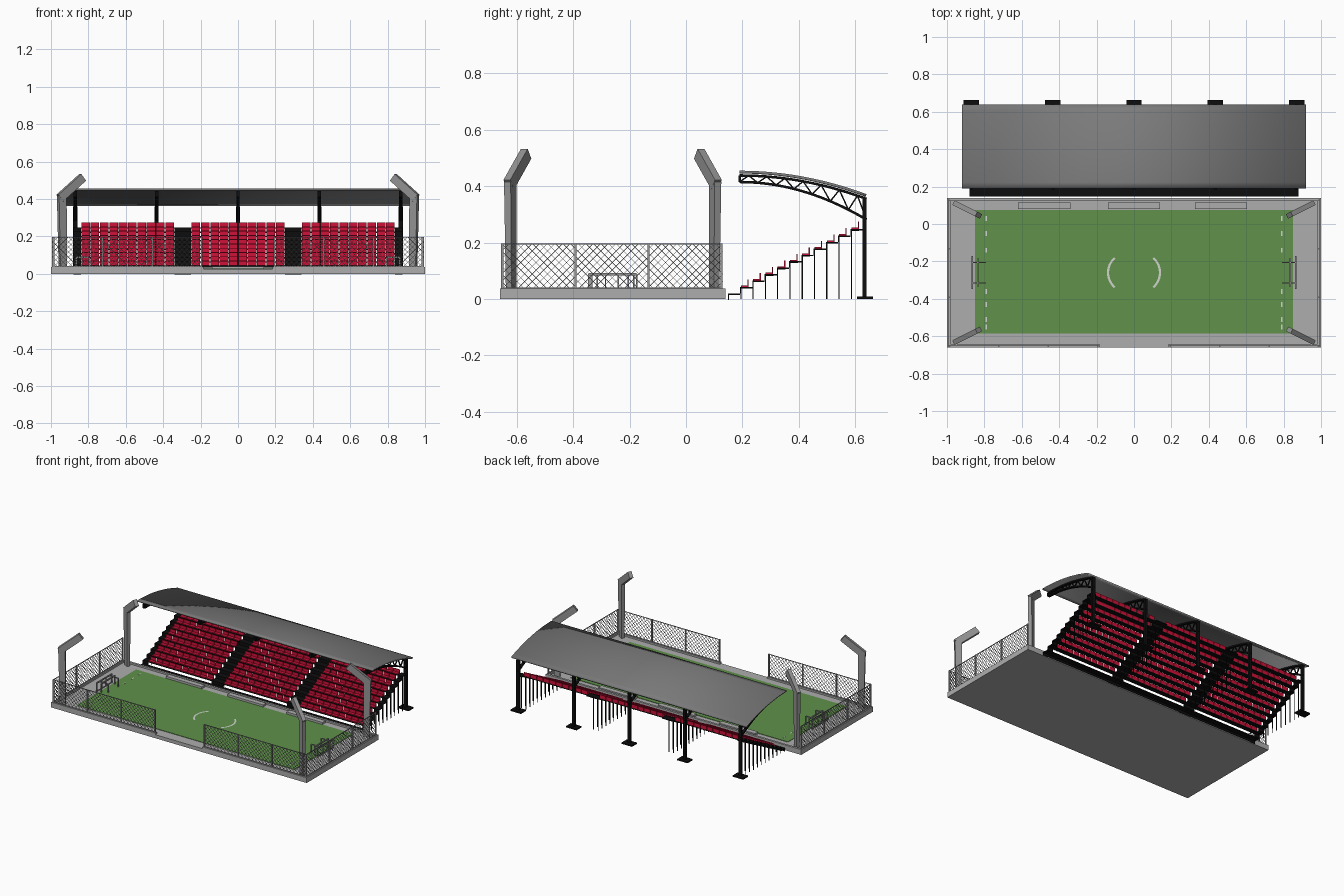
import bpy, bmesh, math
from mathutils import Vector, Matrix

cube = bpy.data.objects.get("Cube")
if cube:
    bpy.data.objects.remove(cube, do_unlink=True)


def material(name, rgb):
    m = bpy.data.materials.new(name)
    m.use_nodes = True
    m.diffuse_color = (*rgb, 1)
    node = m.node_tree.nodes["Principled BSDF"]
    node.inputs["Base Color"].default_value = (*rgb, 1)
    node.inputs["Roughness"].default_value = 0.8
    return m


CONCRETE = material("concrete grey", (0.42, 0.42, 0.42))
STEEL = material("steel grey", (0.3, 0.3, 0.3))
ROOF = material("roof grey", (0.2, 0.2, 0.2))
BLACK = material("black", (0.004, 0.004, 0.004))
RED = material("crimson", (0.62, 0.006, 0.04))
GREEN = material("grass green", (0.115, 0.285, 0.07))
WHITE = material("line white", (0.62, 0.66, 0.6))


def finish(name, bm, mat):
    bmesh.ops.recalc_face_normals(bm, faces=bm.faces)
    mesh = bpy.data.meshes.new(name)
    bm.to_mesh(mesh)
    bm.free()
    mesh.materials.append(mat)
    obj = bpy.data.objects.new(name, mesh)
    bpy.context.collection.objects.link(obj)
    return obj


def box(bm, x, y, z):
    """Box from (min, max) pairs."""
    size = [b - a for a, b in (x, y, z)]
    mid = [(a + b) / 2 for a, b in (x, y, z)]
    bmesh.ops.create_cube(bm, size=1, matrix=Matrix.Translation(mid) @ Matrix.Diagonal((*size, 1)))


def beam(bm, a, b, w, d=None, taper=1.0, side=None):
    """Bar from a to b; side fixes the direction of its width."""
    a, b = Vector(a), Vector(b)
    axis = (b - a).normalized()
    hint = Vector(side) if side else (Vector((1, 0, 0)) if abs(axis.x) < 0.9 else Vector((0, 1, 0)))
    v = axis.cross(hint).normalized()
    u = v.cross(axis)
    rot = Matrix((u, v, axis)).transposed().to_4x4()
    verts = bmesh.ops.create_cube(bm, size=1)["verts"]
    for p in verts:
        k = taper if p.co.z > 0 else 1
        p.co = Vector((p.co.x * w * k, p.co.y * (d or w) * k, p.co.z * (b - a).length))
        p.co = rot @ p.co + (a + b) / 2


# Ground slab and kerbs, with an entrance in the front kerb
Y0, Y1, FLOOR, KERB = -0.66, 0.14, 0.025, 0.037
bm = bmesh.new()
box(bm, (-1, 1), (Y0, Y1), (0, FLOOR))
finish("ground_slab", bm, CONCRETE)
bm = bmesh.new()
for s in (-1, 1):
    box(bm, sorted((s, s * 0.98)), (Y0, Y1), (FLOOR, KERB))
    box(bm, sorted((s * 0.98, s * 0.185)), (Y0, Y0 + 0.018), (FLOOR, KERB))
box(bm, (-0.98, 0.98), (Y1 - 0.015, Y1), (FLOOR, KERB))
finish("kerb", bm, CONCRETE)

# Low benches along the stand side
bm = bmesh.new()
for x in (-0.48, 0, 0.465):
    box(bm, (x - 0.14, x + 0.14), (0.08, 0.115), (FLOOR, 0.04))
finish("side_benches", bm, CONCRETE)

# Pitch and its worn markings
bm = bmesh.new()
box(bm, (-0.85, 0.85), (-0.585, 0.075), (FLOOR, FLOOR + 0.003))
finish("pitch", bm, GREEN)
bm = bmesh.new()
CY, TOP = -0.26, FLOOR + 0.004
for s in (-1, 1):
    steps = 12
    for i in range(steps):
        ring = []
        for k, r in ((i, 0.145), (i + 1, 0.145), (i + 1, 0.133), (i, 0.133)):
            t = math.radians(-42 + 84 * k / steps)
            ring.append(bm.verts.new((s * r * math.cos(t), CY + r * math.sin(t) * 0.85, TOP)))
        bm.faces.new(ring)
    for y in (-0.55, -0.51, -0.43, -0.36, -0.14, -0.05, 0.03):
        box(bm, (s * 0.79 - 0.003, s * 0.79 + 0.003), (y - 0.013, y + 0.013), (FLOOR, TOP))
finish("pitch_markings", bm, WHITE)

# Goals
for s, label in ((-1, "right"), (1, "left")):
    bm = bmesh.new()
    H = 0.088
    for x, half in ((0.865, 0.085), (0.835, 0.075)):
        beam(bm, (s * x, CY - half, H), (s * x, CY + half, H), 0.008)
        for y in (CY - half, CY + half):
            beam(bm, (s * x, y, FLOOR), (s * x, y, H), 0.006)
    for y in (CY - 0.055, CY + 0.055):
        beam(bm, (s * 0.87, y, H), (s * 0.795, y, H), 0.006)
        beam(bm, (s * 0.795, y, FLOOR), (s * 0.795, y, H), 0.006)
    for y in (CY - 0.025, CY + 0.02):
        beam(bm, (s * 0.865, y, FLOOR), (s * 0.865, y, H), 0.004)
    beam(bm, (s * 0.865, CY - 0.085, 0.03), (s * 0.865, CY + 0.085, 0.03), 0.005)
    finish(label + "_goal", bm, STEEL)


# Chain-link fence panels: diagonal wires clipped to the panel, rails and posts
def fence(name, start, end, height=0.158, pitch=0.027):
    start, end = Vector(start), Vector(end)
    length = (end - start).length
    along = (end - start) / length
    normal = along.cross(Vector((0, 0, 1)))

    def at(u, h):
        return start + along * u + Vector((0, 0, h))

    bm = bmesh.new()
    for i in range(1, int((length + height) / pitch) + 1):
        c = i * pitch
        u0, u1 = max(0, c - height), min(length, c)
        if u1 - u0 < 0.004:
            continue
        beam(bm, at(u0, c - u0), at(u1, c - u1), 0.002, side=normal)
        beam(bm, at(u0, height - c + u0), at(u1, height - c + u1), 0.002, side=normal)
    for h in (0.002, height):
        beam(bm, at(0, h), at(length, h), 0.004)
    for k in range(4):
        u = 0.004 + (length - 0.008) * k / 3
        beam(bm, at(u, -0.012), at(u, height + 0.002), 0.008)
    finish(name, bm, STEEL)


for s, label in ((-1, "right"), (1, "left")):
    fence(label + "_side_fence", (s * 0.99, Y0 + 0.005, KERB), (s * 0.99, Y1 - 0.01, KERB))
    fence(label + "_front_fence", (s * 0.99, Y0 + 0.009, KERB), (s * 0.19, Y0 + 0.009, KERB))

# Corner floodlights leaning inwards
bm = bmesh.new()
for sx in (-1, 1):
    for y, sy in ((-0.62, 1), (0.1, -1)):
        inward = Vector((-sx * 0.89, sy * 0.45, 0))
        foot = Vector((sx * 0.937, y, FLOOR))
        elbow = Vector((sx * 0.942, y - sy * 0.003, 0.415))
        tip = elbow + inward * 0.125 + Vector((0, 0, 0.1))
        beam(bm, foot, elbow, 0.038, 0.022, 1.2, inward)
        beam(bm, elbow - inward * 0.012 - Vector((0, 0, 0.01)), tip, 0.045, 0.027, 1, inward)
finish("floodlights", bm, STEEL)

# Stand: open treads under the seats, closed stairs between the blocks
ROWS, DY, DZ = 11, 0.0435, 0.0228
BLOCKS = ((-0.84, -0.34), (-0.25, 0.25), (0.34, 0.84))
STAIRS = ((-0.88, -0.84), (-0.34, -0.25), (0.25, 0.34), (0.84, 0.88))
treads, stairs, seats, props = (bmesh.new() for _ in range(4))
for i in range(ROWS):
    y, z = 0.148 + DY * i, 0.02 + DZ * i
    for x in BLOCKS:
        box(treads, x, (y, y + (0.031 if i else DY)), (z - 0.006, z))
        if i == 0:
            box(treads, x, (y, y + 0.004), (0, z))
    for x in STAIRS:
        box(stairs, x, (y, y + DY), (z - 0.005, z))
        box(stairs, x, (y, y + 0.004), (z - DZ, z))
    if i:
        for x0, x1 in BLOCKS:
            w = (x1 - x0) / 10
            for k in range(10):
                x = (x0 + w * k + 0.002, x0 + w * (k + 1) - 0.002)
                box(seats, x, (y + 0.003, y + 0.029), (z, z + 0.005))
                box(seats, x, (y + 0.026, y + 0.03), (z, z + 0.026))
        for x in (-0.86, -0.295, 0.295, 0.86):
            for dx in (-0.018, 0.018):
                beam(props, (x + dx, y + 0.003, 0), (x + dx, y + 0.003, z), 0.004)
finish("stand_treads", treads, BLACK)
finish("stand_stairs", stairs, BLACK)
finish("seats", seats, RED)
finish("stand_props", props, BLACK)


# Curved roof
def roof_z(y):
    return 0.455 - 0.41 * (y - 0.19) ** 2


def lower_z(y):
    return 0.415 - 0.66 * (y - 0.19) ** 2


N = 14
ys = [0.19 + 0.45 * i / N for i in range(N + 1)]
bm = bmesh.new()
rows = [[bm.verts.new((x, y, roof_z(y))) for x in (-0.92, 0.92)] for y in ys]
for a, b in zip(rows, rows[1:]):
    bm.faces.new((a[0], a[1], b[1], b[0]))
roof = finish("roof", bm, ROOF)
solid = roof.modifiers.new("Thickness", "SOLIDIFY")
solid.thickness = 0.01
solid.offset = -1 if roof.data.polygons[0].normal.z < 0 else 1
solid.offset = -1 if roof.data.polygons[0].normal.z > 0 else 1
bpy.ops.object.select_all(action="DESELECT")
roof.select_set(True)
bpy.context.view_layer.objects.active = roof
bpy.ops.object.shade_smooth_by_angle(angle=math.radians(30))

# Roof trusses, columns and foot plates
trusses, columns = bmesh.new(), bmesh.new()
for x in (-0.87, -0.435, 0, 0.435, 0.87):
    top = [(x, y, roof_z(y) - 0.017) for y in ys]
    low = [(x, y, lower_z(y)) for y in ys]
    for i in range(N):
        beam(trusses, top[i], top[i + 1], 0.018, 0.009)
        beam(trusses, low[i], low[i + 1], 0.018, 0.009)
        a, b = (top[i], low[i + 1]) if i % 2 else (low[i], top[i + 1])
        beam(trusses, a, b, 0.008, 0.005)
    beam(trusses, low[0], top[0], 0.018, 0.009)
    box(columns, (x - 0.011, x + 0.011), (0.626, 0.64), (0, 0.36))
    box(columns, (x - 0.041, x + 0.041), (0.606, 0.662), (0, 0.009))
finish("roof_trusses", trusses, BLACK)
finish("roof_columns", columns, BLACK)
